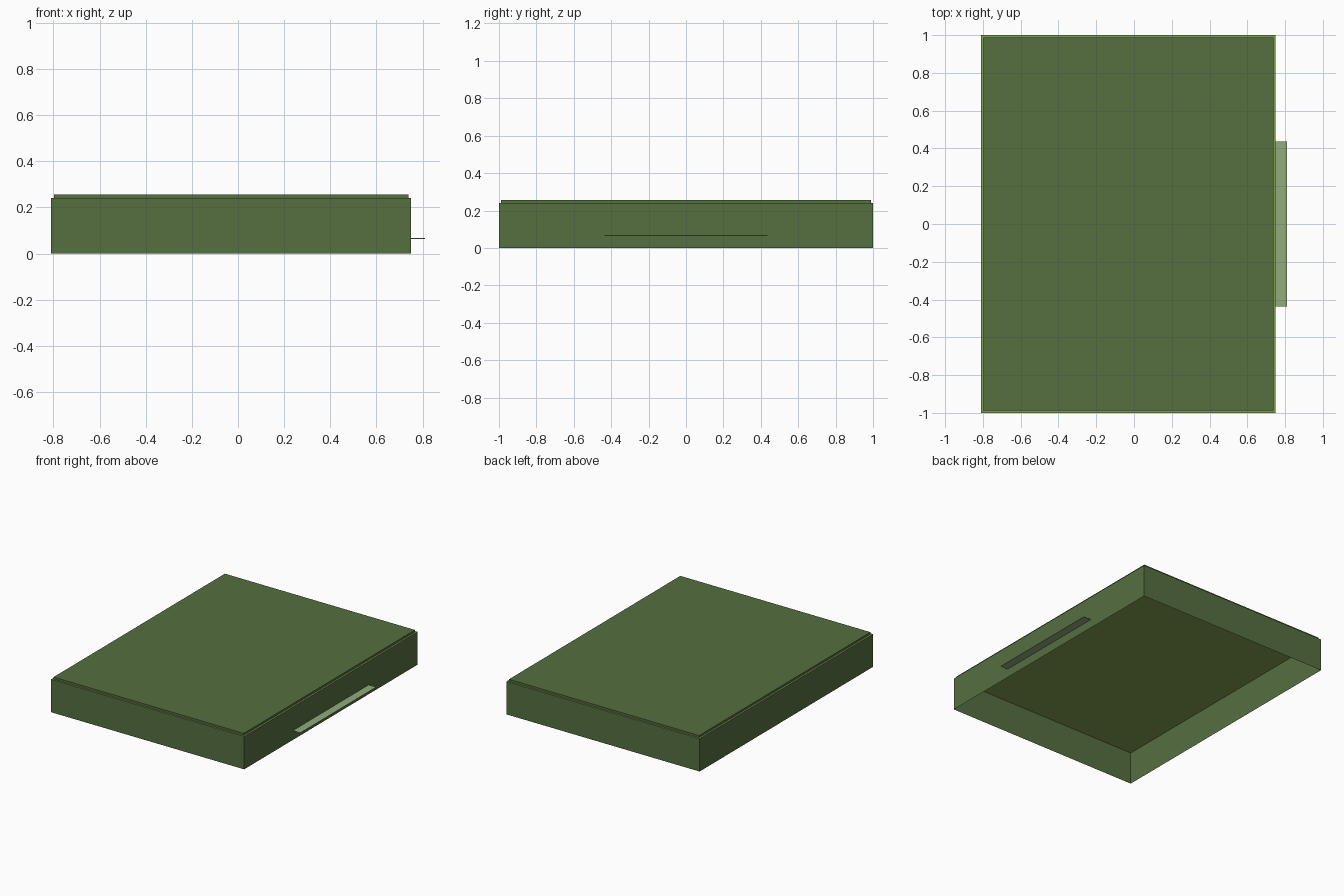
import bpy
import bmesh

cube = bpy.data.objects.get("Cube")
if cube:
    bpy.data.objects.remove(cube, do_unlink=True)


def material(name, srgb):
    """Flat material from 8-bit display values, converted to linear."""
    values = [c / 255 for c in srgb]
    linear = [c / 12.92 if c < 0.04 else ((c + 0.055) / 1.055) ** 2.4 for c in values]
    mat = bpy.data.materials.new(name)
    mat.use_nodes = True
    mat.diffuse_color = (*linear, 1)
    mat.node_tree.nodes["Principled BSDF"].inputs["Base Color"].default_value = (*linear, 1)
    return mat


def box_part(name, mat, low, high, drop=()):
    """Axis-aligned box; faces whose normal z matches a value in drop are left out."""
    bm = bmesh.new()
    bmesh.ops.create_cube(bm, size=1)
    bm.normal_update()
    unwanted = [f for f in bm.faces if round(f.normal.z) in drop]
    bmesh.ops.delete(bm, geom=unwanted, context='FACES')
    for v in bm.verts:
        for i in range(3):
            v.co[i] = low[i] if v.co[i] < 0 else high[i]
    mesh = bpy.data.meshes.new(name)
    bm.to_mesh(mesh)
    bm.free()
    mesh.materials.append(mat)
    obj = bpy.data.objects.new(name, mesh)
    bpy.context.collection.objects.link(obj)
    return obj


forest = material("forest green", (86, 111, 64))
olive = material("olive green", (128, 160, 78))
sage = material("sage green", (146, 171, 124))

left, right, depth, rim_z, top_z, inset = -0.81, 0.75, 1.0, 0.24, 0.255, 0.012

# Thin skirt walls, open at the top and bottom
box_part("side_walls", forest, (left, -depth, 0), (right, depth, rim_z), drop=(1, -1))

# Flat deck closing the walls, seen as a narrow rim and as the ceiling inside
box_part("deck", olive, (left, -depth, rim_z - 0.001), (right, depth, rim_z), drop=(0, 1))
box_part("deck_rim", olive, (left, -depth, rim_z - 0.001), (right, depth, rim_z), drop=(0, -1))

# Raised panel on the deck
box_part("top_panel", forest, (left + inset, -depth + inset, rim_z),
         (right - inset, depth - inset, top_z), drop=(-1,))

# Thin ledge on the left side
box_part("side_ledge", sage, (right, -0.437, 0.064), (0.81, 0.437, 0.068))
